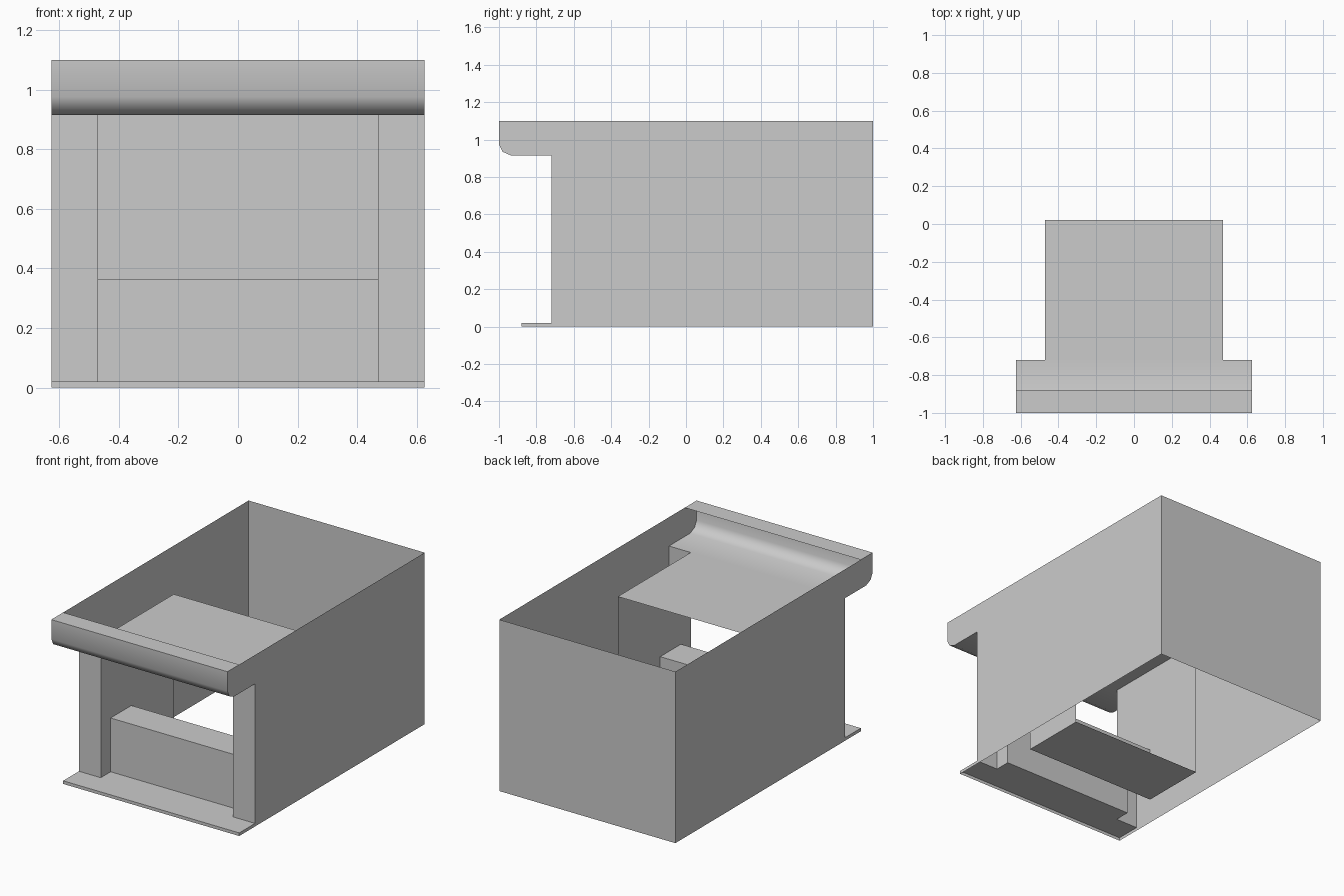
import bpy
import math

if "Cube" in bpy.data.objects:
    bpy.data.objects.remove(bpy.data.objects["Cube"])

W, IN = 0.625, 0.47          # half widths: outer body, fire opening
FRONT, BACK, TOP = -0.72, 1.0, 1.1
LINTEL, FLOOR, INNER = 0.915, 0.02, 0.02


def make(name, verts, faces):
    mesh = bpy.data.meshes.new(name)
    mesh.from_pydata(verts, [], faces)
    mesh.update()
    ob = bpy.data.objects.new(name, mesh)
    bpy.context.collection.objects.link(ob)
    return ob


def sheet(name, profile, x0, x1):
    """Sweep an open (y, z) profile along x."""
    verts = [(x, y, z) for y, z in profile for x in (x0, x1)]
    faces = [(2*i, 2*i + 1, 2*i + 3, 2*i + 2) for i in range(len(profile) - 1)]
    return make(name, verts, faces)


def panels(name, outline, x, outward=True):
    """Flat (y, z) outline placed on both sides of the centre."""
    for label, s in (("right", 1), ("left", -1)):
        pts = outline if (s > 0) == outward else outline[::-1]
        make(f"{name}_{label}", [(s * x, y, z) for y, z in pts], [tuple(range(len(pts)))])


# Mantel shell with a rounded lower edge
mantel_curve = [(-0.935, LINTEL), (-0.98, 0.935), (-1.0, 0.975)]
mantel = sheet("mantel", [(FRONT, LINTEL)] + mantel_curve + [(-1.0, TOP), (-0.88, TOP)], -W, W)
bpy.context.view_layer.objects.active = mantel
mantel.select_set(True)
bpy.ops.object.shade_smooth_by_angle(angle=math.radians(45))

# Outer walls, including the mantel and hearth ends
panels("side_wall",
       [(-0.88, 0), (BACK, 0), (BACK, TOP), (-1.0, TOP)] + mantel_curve[::-1]
       + [(FRONT, LINTEL), (FRONT, FLOOR), (-0.88, FLOOR)], W)
sheet("back_wall", [(BACK, TOP), (BACK, 0)], -W, W)

# Front pillars beside the opening
for label, x0, x1 in (("right", IN, W), ("left", -W, -IN)):
    sheet(f"front_pillar_{label}", [(FRONT, FLOOR), (FRONT, LINTEL)], x0, x1)

# Hearth slab lip
sheet("hearth_slab", [(-0.88, 0), (-0.88, FLOOR), (FRONT, FLOOR)], -W, W)

# Fire opening: stepped floor, roof and cheeks, open at the back
step_floor = [(FRONT, FLOOR), (-0.62, FLOOR), (-0.62, 0.365),
              (-0.41, 0.365), (-0.41, FLOOR), (INNER, FLOOR)]
sheet("opening_floor", step_floor, -IN, IN)
sheet("opening_roof", [(INNER, LINTEL), (FRONT, LINTEL)], -IN, IN)
panels("opening_cheek", step_floor + [(INNER, LINTEL), (FRONT, LINTEL)], IN, outward=False)
